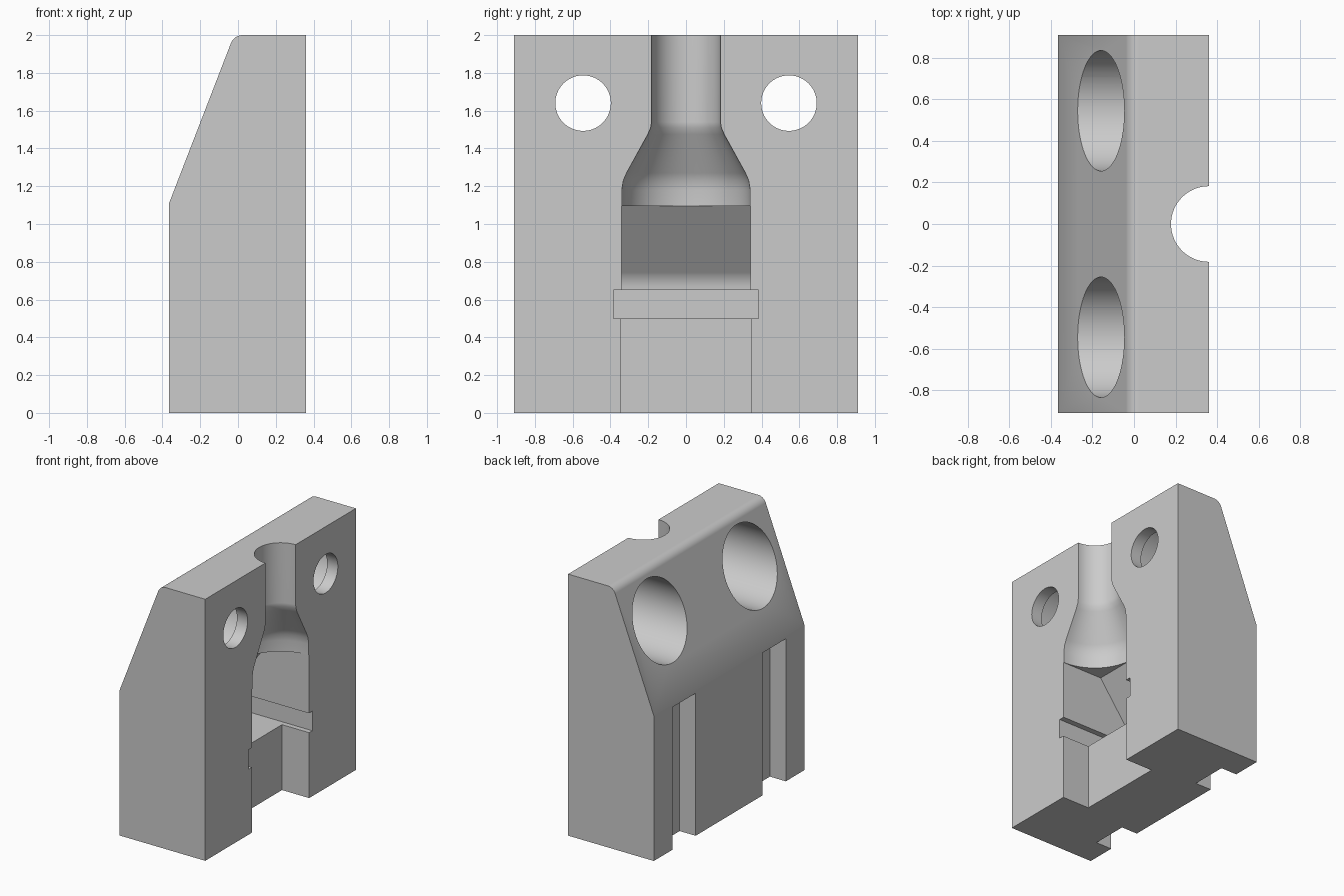
import bpy, bmesh
from math import radians, sin, cos, pi
from mathutils import Matrix, Vector

cube = bpy.data.objects.get("Cube")
if cube:
    bpy.data.objects.remove(cube, do_unlink=True)

HALF_Y = 0.91
FACE_X = 0.36          # split face that carries the cavity
BACK_X = -0.365

grey = bpy.data.materials.new("plain grey")
grey.use_nodes = True
grey.diffuse_color = (0.6, 0.6, 0.6, 1)
grey.node_tree.nodes["Principled BSDF"].inputs["Base Color"].default_value = (0.6, 0.6, 0.6, 1)


def finish(bm, name):
    bmesh.ops.recalc_face_normals(bm, faces=bm.faces)
    mesh = bpy.data.meshes.new(name)
    bm.to_mesh(mesh)
    bm.free()
    mesh.materials.append(grey)
    ob = bpy.data.objects.new(name, mesh)
    bpy.context.collection.objects.link(ob)
    return ob


def prism(name, profile, y0, y1):
    """Extrude an x-z outline along y."""
    bm = bmesh.new()
    face = bm.faces.new([bm.verts.new((x, y0, z)) for x, z in profile])
    ext = bmesh.ops.extrude_face_region(bm, geom=[face])
    moved = [v for v in ext["geom"] if isinstance(v, bmesh.types.BMVert)]
    bmesh.ops.translate(bm, verts=moved, vec=(0, y1 - y0, 0))
    return finish(bm, name)


def box(name, x0, x1, y0, y1, z0, z1):
    return prism(name, [(x0, z0), (x1, z0), (x1, z1), (x0, z1)], y0, y1)


def rod(name, x0, x1, y, z, radius):
    """Cylinder lying along x."""
    bm = bmesh.new()
    place = Matrix.Translation(((x0 + x1) / 2, y, z)) @ Matrix.Rotation(pi / 2, 4, 'Y')
    bmesh.ops.create_cone(bm, cap_ends=True, segments=64, radius1=radius,
                          radius2=radius, depth=x1 - x0, matrix=place)
    return finish(bm, name)


def lathe(name, profile, x):
    """Turn an r-z outline around a vertical axis at x."""
    bm = bmesh.new()
    verts = [bm.verts.new((x + r, 0, z)) for r, z in profile]
    edges = [bm.edges.new(pair) for pair in zip(verts, verts[1:])]
    bmesh.ops.spin(bm, geom=verts + edges, cent=(x, 0, 0), axis=(0, 0, 1),
                   angle=2 * pi, steps=64, use_duplicate=False)
    bmesh.ops.remove_doubles(bm, verts=bm.verts, dist=0.0005)
    return finish(bm, name)


def arc(cx, cz, r, a0, a1, steps):
    angles = [radians(a0 + (a1 - a0) * i / steps) for i in range(steps + 1)]
    return [(cx + r * cos(a), cz + r * sin(a)) for a in angles]


# Block with sloped back and rounded top edge
outline = [(BACK_X, 0), (FACE_X, 0), (FACE_X, 2)]
outline += arc(0.025, 1.933, 0.067, 90, 158.8, 8) + [(BACK_X, 1.11)]
block = prism("mold_half_block", outline, -HALF_Y, HALF_Y)

cutters = []

# Neck and shoulder cavity
neck = [(0, 2.1), (0.182, 2.1), (0.182, 1.54), (0.187, 1.51), (0.202, 1.475),
        (0.315, 1.27), (0.332, 1.23), (0.34, 1.18), (0.34, 1.05), (0, 1.05)]
cutters.append(lathe("neck_cutter", neck, FACE_X))

# Chamber with overhanging sloped wall
chamber = [(0.6, 0.55), (0.6, 1.095), (0.02, 1.095)]
chamber += arc(-0.12, 0.655, 0.15, 144, 180, 5) + [(-0.27, 0.55)]
cutters.append(prism("chamber_cutter", chamber, -0.342, 0.342))

# Groove and lower pocket
cutters.append(box("groove_cutter", -0.3, 0.6, -0.385, 0.385, 0.5, 0.65))
cutters.append(box("pocket_cutter", 0.13, 0.6, -0.346, 0.346, -0.1, 0.55))

# Counterbored bolt holes and rear slots on both sides
for side in (-1, 1):
    y = side * 0.545
    cutters.append(rod("bolt_cutter", -0.6, 0.6, y, 1.64, 0.147))
    cutters.append(rod("counterbore_cutter", -0.6, 0.27, y, 1.643, 0.29))
    cutters.append(box("slot_cutter", -0.6, BACK_X + 0.135,
                       y - 0.14, y + 0.14, -0.1, 1.09))

bpy.context.view_layer.objects.active = block
for cutter in cutters:
    cutter.hide_render = True
    mod = block.modifiers.new("cut", 'BOOLEAN')
    mod.operation = 'DIFFERENCE'
    mod.solver = 'EXACT'
    mod.object = cutter
    bpy.ops.object.modifier_apply(modifier=mod.name)
    bpy.data.objects.remove(cutter, do_unlink=True)

# Smooth curved walls, keep machined edges crisp
bpy.ops.object.select_all(action='DESELECT')
block.select_set(True)
bpy.ops.object.shade_smooth_by_angle(angle=radians(30))
weighted = block.modifiers.new("weighted_normals", 'WEIGHTED_NORMAL')
weighted.keep_sharp = True
